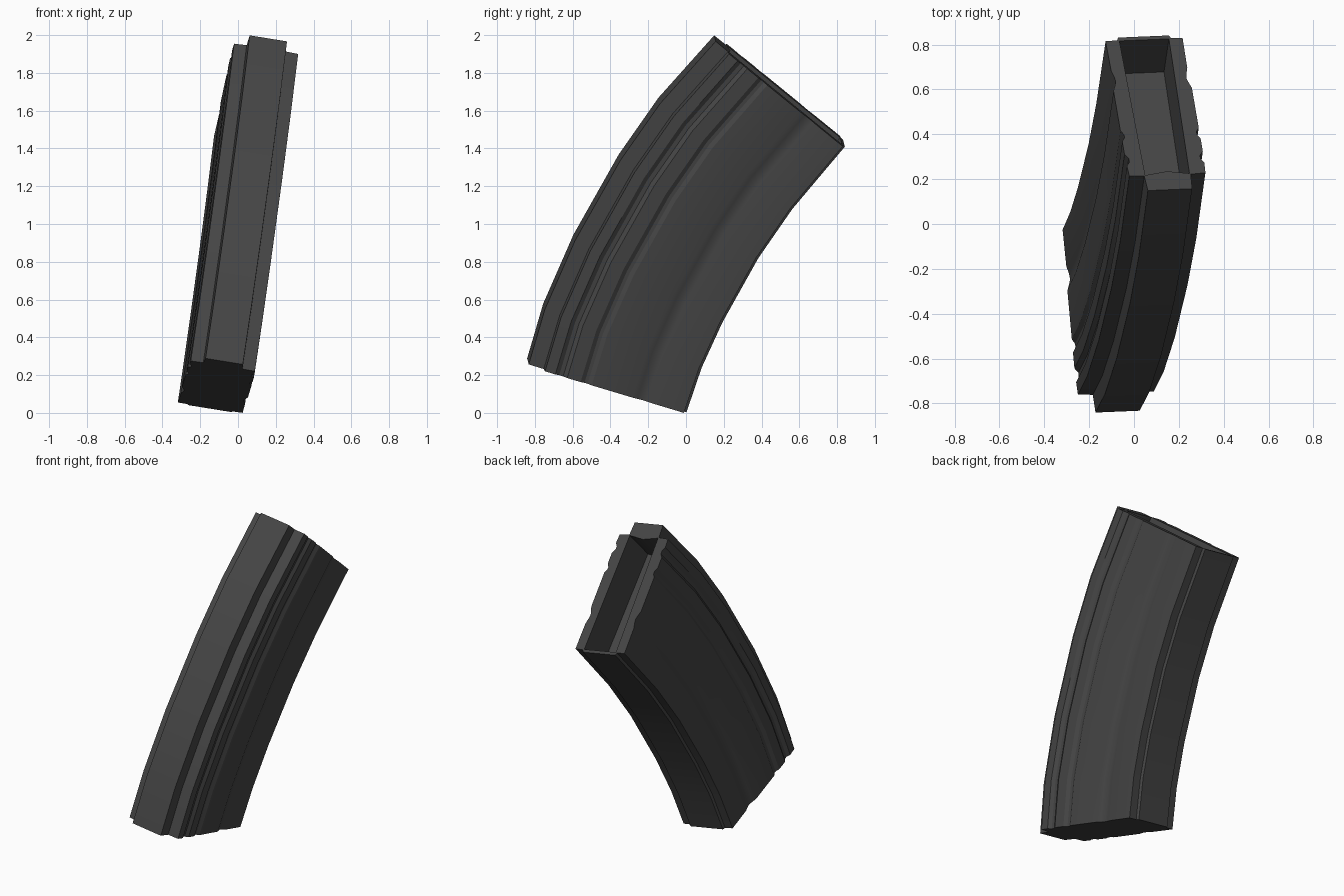
import bpy, bmesh
from mathutils import Vector

if "Cube" in bpy.data.objects:
    bpy.data.objects.remove(bpy.data.objects["Cube"])

# Side-view stations (y, z) on the middle plane: front edge and rear edge, bottom to top
FRONT = [(-.835, .275), (-.75, .565), (-.59, .93), (-.35, 1.355), (-.14, 1.655), (.155, 1.985)]
REAR = [(.0, .025), (.08, .26), (.19, .50), (.38, .84), (.56, 1.10), (.838, 1.43)]

# The middle plane leans sideways; SIDE is its normal
SIDE = Vector((1, .042, -.161)).normalized()


def place(station, t, v):
    """t: sideways offset, v: 0 at the front edge to 1 at the rear; station may be fractional."""
    i = min(int(station), len(FRONT) - 2)
    f = station - i
    a = Vector(FRONT[i]).lerp(Vector(FRONT[i + 1]), f)
    b = Vector(REAR[i]).lerp(Vector(REAR[i + 1]), f)
    y, z = a.lerp(b, v)
    return Vector((-.159 - .042 * y + .161 * z, y, z)) + SIDE * t


def mirrored(half):
    return half + [(-t, v) for t, v in reversed(half)]


# Cross-section: front rib, shoulder, two narrow grooves, one wide groove, rear strip
outline = mirrored([
    (.10, 0), (.105, .095), (.172, .10), (.175, .165), (.161, .19), (.161, .215), (.177, .24),
    (.177, .325), (.164, .35), (.164, .37), (.177, .395), (.177, .655), (.168, .685), (.160, .715),
    (.163, .745), (.172, .785), (.174, .98), (.122, .982), (.115, 1)])
# Opening of the feed well in the top
well = mirrored([(.10, .10), (.112, .978)]) + [(0, .12)]

bm = bmesh.new()


def loop(station, pts):
    return [bm.verts.new(place(station, t, v)) for t, v in pts]


def bridge(a, b):
    n = len(a)
    for i in range(n):
        j = (i + 1) % n
        bm.faces.new((a[i], a[j], b[j], b[i]))


def ring_edges(ring):
    return [bm.edges.get((ring[i], ring[(i + 1) % len(ring)])) for i in range(len(ring))]


# Outer curved shell with closed base
rings = [loop(s, outline) for s in range(len(FRONT))]
for a, b in zip(rings, rings[1:]):
    bridge(a, b)
bm.faces.new(rings[0])

# Recessed well with a floor, joined to the shell by a flat rim
rim, floor = loop(5, well), loop(4.47, well)
bridge(rim, floor)
bm.faces.new(floor)
bmesh.ops.triangle_fill(bm, use_beauty=True, edges=ring_edges(rings[-1]) + ring_edges(rim))
bmesh.ops.recalc_face_normals(bm, faces=bm.faces)

# Centre on x and y and stand on z = 0
lo = Vector([min(v.co[k] for v in bm.verts) for k in range(3)])
hi = Vector([max(v.co[k] for v in bm.verts) for k in range(3)])
shift = -(lo + hi) / 2
shift.z = -lo.z
bmesh.ops.translate(bm, verts=bm.verts, vec=shift)

mesh = bpy.data.meshes.new("curved_magazine_body")
bm.to_mesh(mesh)
bm.free()
body = bpy.data.objects.new("curved_magazine_body", mesh)
bpy.context.collection.objects.link(body)

# Single dark grey finish
grey = bpy.data.materials.new("dark_grey")
grey.diffuse_color = (.06, .06, .06, 1)
grey.use_nodes = True
grey.node_tree.nodes["Principled BSDF"].inputs["Base Color"].default_value = grey.diffuse_color
mesh.materials.append(grey)

bpy.context.view_layer.objects.active = body
body.select_set(True)
bpy.ops.object.shade_smooth_by_angle(angle=.45)
